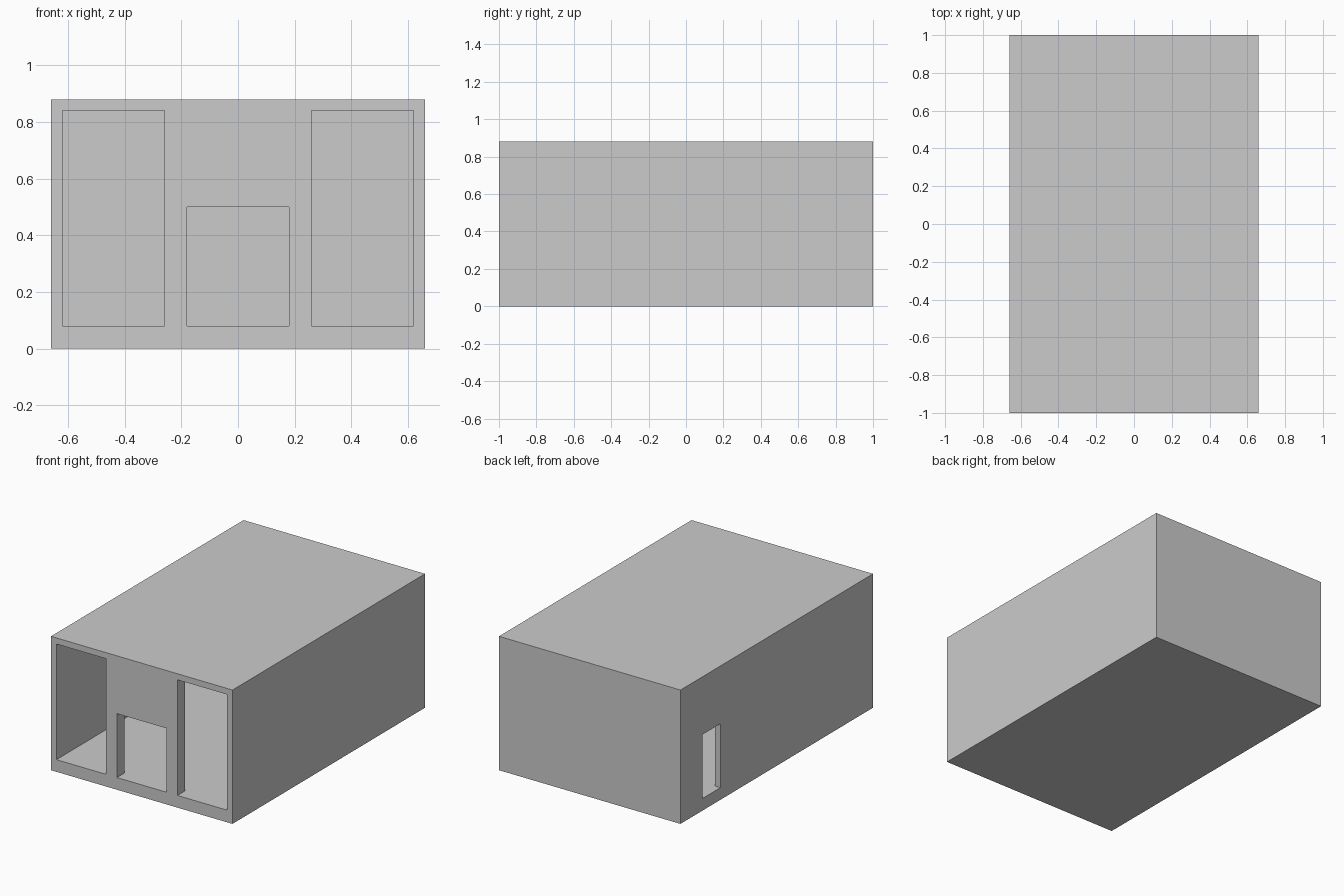
import bpy

if "Cube" in bpy.data.objects:
    bpy.data.objects.remove(bpy.data.objects["Cube"])

W, D, H = 0.66, 1.0, 0.88        # half width, half depth, height
WALL, FRONT, FLOOR = 0.04, 0.08, 0.08
CEIL = H - WALL


def box(name, x, y, z):
    """Box between the given (min, max) ranges."""
    bpy.ops.mesh.primitive_cube_add(size=1, location=[sum(r) / 2 for r in (x, y, z)])
    ob = bpy.context.object
    ob.name = name
    ob.scale = [r[1] - r[0] for r in (x, y, z)]
    bpy.ops.object.transform_apply(location=True, rotation=False, scale=True)
    return ob


def cut(target, cutter):
    """Subtract the cutter from the target and remove the cutter."""
    bpy.context.view_layer.objects.active = target
    mod = target.modifiers.new("cut", 'BOOLEAN')
    mod.operation = 'DIFFERENCE'
    mod.solver = 'EXACT'
    mod.object = cutter
    bpy.ops.object.modifier_apply(modifier=mod.name)
    bpy.data.objects.remove(cutter, do_unlink=True)


# Outer shell with one open room inside
shell = box("house_shell", (-W, W), (-D, D), (0, H))
cut(shell, box("room_cutter", (-W + WALL, W - WALL), (-D + FRONT, D - FRONT), (FLOOR, CEIL)))

# Front openings: tall ones either side of a low middle one
for x0, top in ((-0.62, CEIL), (-0.18, 0.50), (0.26, CEIL)):
    cut(shell, box("front_opening_cutter", (x0, x0 + 0.36),
                   (-D - 0.1, -D + FRONT + 0.1), (FLOOR, top)))

# Narrow doorway through the left wall, near the back
cut(shell, box("side_opening_cutter", (-W - 0.1, -W + WALL + 0.1), (0.585, 0.77), (FLOOR, 0.50)))
